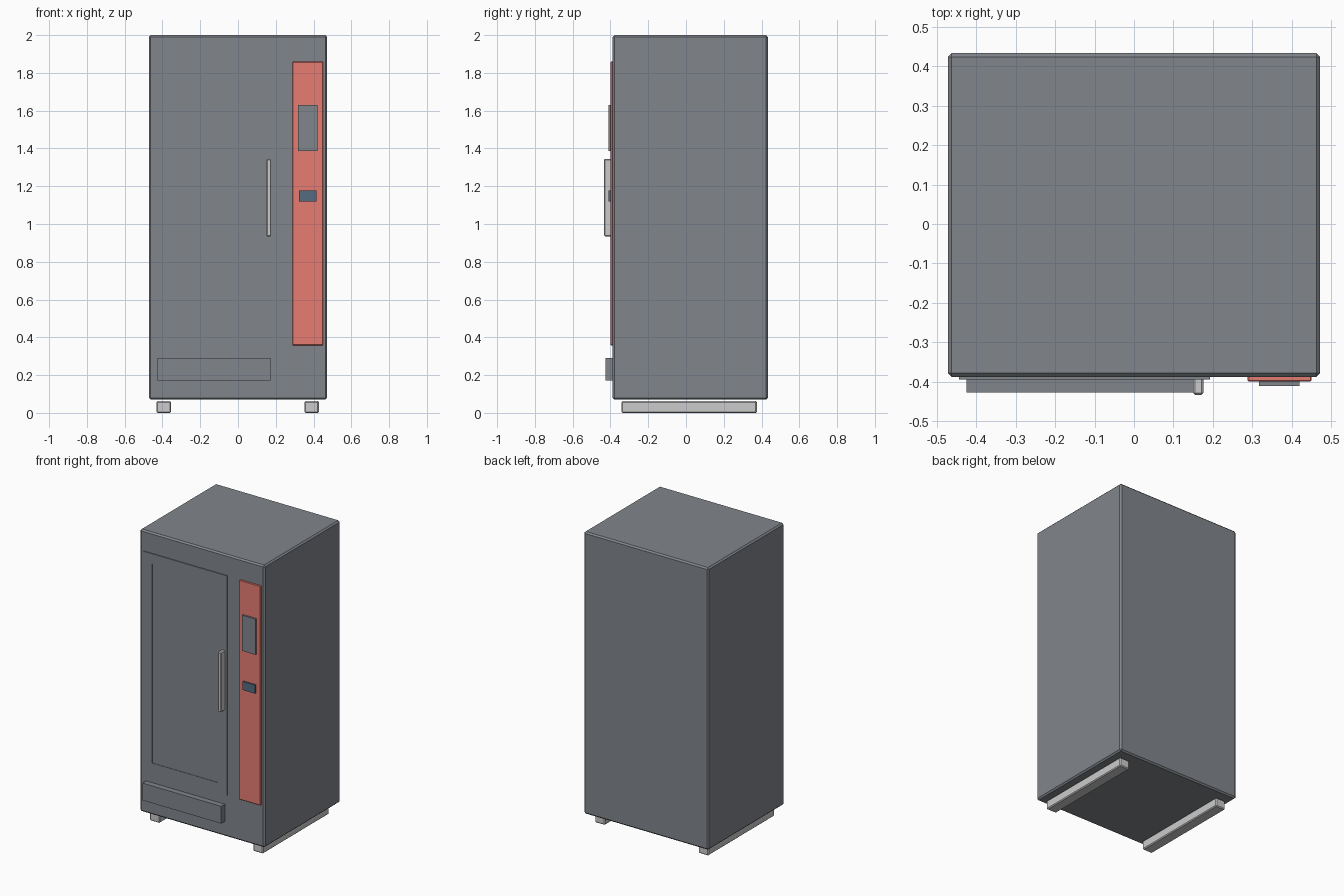
import bpy
import bmesh

if "Cube" in bpy.data.objects:
    bpy.data.objects.remove(bpy.data.objects["Cube"])


def material(name, rgb):
    mat = bpy.data.materials.new(name)
    mat.diffuse_color = (*rgb, 1)
    mat.use_nodes = True
    mat.node_tree.nodes["Principled BSDF"].inputs["Base Color"].default_value = mat.diffuse_color
    return mat


DARK = material("dark_grey_paint", (0.22, 0.235, 0.26))
RED = material("red_paint", (0.80, 0.20, 0.17))
BLUE = material("dark_blue", (0.09, 0.15, 0.22))


def box(name, x, y, z, mat=None, bevel=0):
    """Box from (min, max) ranges, with an optional one-step chamfer."""
    bm = bmesh.new()
    bmesh.ops.create_cube(bm, size=1)
    for v in bm.verts:
        v.co = [r[0] + (c + 0.5) * (r[1] - r[0]) for c, r in zip(v.co, (x, y, z))]
    mesh = bpy.data.meshes.new(name)
    bm.to_mesh(mesh)
    bm.free()
    obj = bpy.data.objects.new(name, mesh)
    bpy.context.collection.objects.link(obj)
    if mat:
        mesh.materials.append(mat)
    if bevel:
        mod = obj.modifiers.new("chamfer", 'BEVEL')
        mod.width = bevel
        mod.segments = 1
    return obj


FRONT = -0.388   # cabinet front face
BACK = -0.37     # how far front parts sink into the cabinet

# Cabinet
box("cabinet", (-0.472, 0.472), (FRONT, 0.433), (0.07, 2.0), DARK, 0.01)

# Runner feet
for side, x in (("left", -0.393), ("right", 0.39)):
    box(f"foot_{side}", (x - 0.038, x + 0.038), (-0.341, 0.375), (0, 0.062), None, 0.006)

# Door frame: full-width rails with stiles between them
for name, z in (("top", (1.79, 1.859)), ("bottom", (0.358, 0.427))):
    box(f"door_rail_{name}", (-0.444, 0.193), (-0.394, BACK), z, DARK)
for name, x in (("left", (-0.444, -0.374)), ("right", (0.124, 0.193))):
    box(f"door_stile_{name}", x, (-0.394, BACK), (0.427, 1.79), DARK)

# Door window and handle
box("door_window", (-0.374, 0.124), (-0.391, BACK), (0.427, 1.79), DARK)
box("door_handle", (0.15, 0.176), (-0.433, BACK), (0.935, 1.345), None, 0.005)

# Collection tray
box("collection_tray", (-0.425, 0.172), (-0.427, BACK), (0.172, 0.29), DARK)

# Control panel with keypad and payment slot
box("control_panel", (0.288, 0.45), (-0.399, BACK), (0.358, 1.859), RED, 0.003)
box("keypad", (0.317, 0.42), (-0.411, BACK), (1.387, 1.631), DARK)
box("payment_slot", (0.323, 0.415), (-0.411, BACK), (1.12, 1.178), BLUE)
